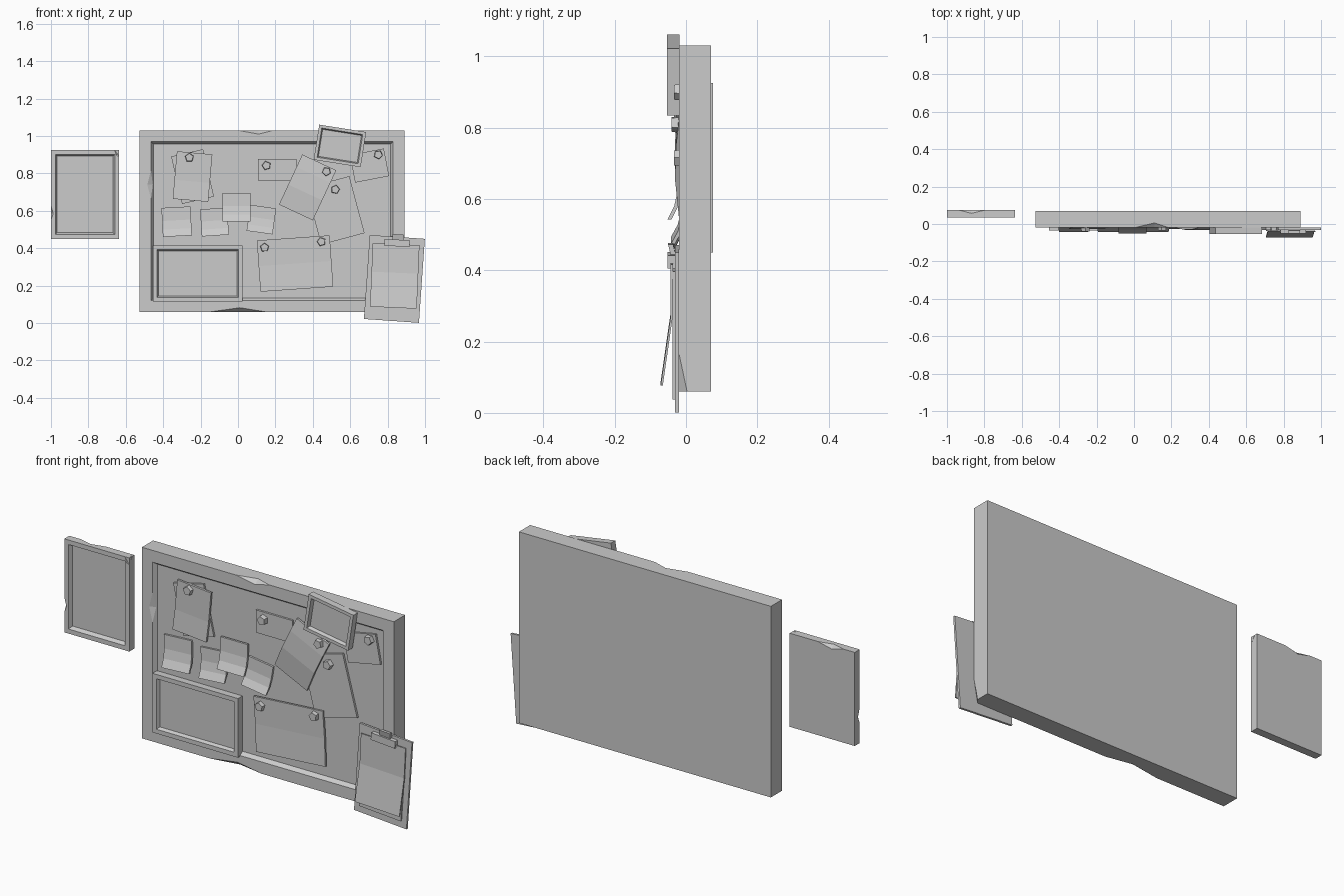
import bpy, bmesh, math
from mathutils import Vector

if "Cube" in bpy.data.objects:
    bpy.data.objects.remove(bpy.data.objects["Cube"])


def finish(name, bm, cx=0, cz=0, angle=0):
    bmesh.ops.recalc_face_normals(bm, faces=bm.faces)
    mesh = bpy.data.meshes.new(name)
    bm.to_mesh(mesh)
    bm.free()
    ob = bpy.data.objects.new(name, mesh)
    bpy.context.collection.objects.link(ob)
    ob.location = (cx, 0, cz)
    ob.rotation_euler.y = -math.radians(angle)   # counter-clockwise from the front
    return ob


def block(w, h, front, back):
    bm = bmesh.new()
    bmesh.ops.create_cube(bm, size=1)
    for v in bm.verts:
        v.co = (v.co.x * w, front if v.co.y < 0 else back, v.co.z * h)
    return bm


def framed(name, cx, cz, w, h, front, back, border, bevel, recess, angle=0):
    """Panel with a raised border and a sloped inner lip."""
    bm = block(w, h, front, back)
    bm.normal_update()
    face = min(bm.faces, key=lambda f: f.calc_center_median().y)
    for t in (border, bevel):
        bmesh.ops.inset_region(bm, faces=[face], thickness=t, use_even_offset=True)
    for v in face.verts:
        v.co.y = front + recess
    return finish(name, bm, cx, cz, angle)


def sheet(name, cx, cz, w, h, angle, profile, thick=0.011):
    """Sheet of paper; profile = (height fraction from the top, front y)."""
    bm = bmesh.new()
    ring = [(t, y) for t, y in profile] + [(t, y + thick) for t, y in reversed(profile)]
    sides = [[bm.verts.new((s * w / 2, y, h * (0.5 - t))) for t, y in ring] for s in (-1, 1)]
    n, m = len(ring), len(profile)
    for i in range(n):
        j = (i + 1) % n
        bm.faces.new((sides[0][i], sides[0][j], sides[1][j], sides[1][i]))
    for s in sides:
        for i in range(m - 1):
            bm.faces.new((s[i], s[i + 1], s[n - 2 - i], s[n - 1 - i]))
    return finish(name, bm, cx, cz, angle)


def chip(ob, a, b, f, t):
    """Knock a dent out of edge a-b, reaching f on one face and t on the other."""
    a, b, f, t = map(Vector, (a, b, f, t))
    out = ((a + b) / 2 - (f + t) / 2).normalized() * 0.0005
    f2, t2 = f + (f - t) * 0.3, t + (t - f) * 0.3
    bm = bmesh.new()
    for p in (a + out, b + out, f2, t2):
        bm.verts.new(p)
    bmesh.ops.convex_hull(bm, input=bm.verts)
    cutter = finish("chip_cutter", bm)
    cutter.hide_render = True
    mod = ob.modifiers.new("chip", 'BOOLEAN')
    mod.operation, mod.solver, mod.object = 'DIFFERENCE', 'EXACT', cutter
    bpy.context.view_layer.objects.active = ob
    bpy.ops.object.modifier_apply(modifier=mod.name)
    bpy.data.objects.remove(cutter)


# Main pin board with worn edges
board = framed("pin_board", 0.182, 0.545, 1.415, 0.97, -0.02, 0.07, 0.06, 0.014, 0.02)
chip(board, (0, -.02, 1.03), (.19, -.02, 1.03), (.11, -.02, 1.01), (.11, .006, 1.03))
chip(board, (-.15, -.02, .06), (.15, -.02, .06), (.01, -.02, .082), (.01, .006, .06))
chip(board, (-.4655, -.02, .66), (-.4655, -.02, .82), (-.485, -.02, .74), (-.456, -.006, .74))
chip(board, (.8895, -.02, .17), (.8895, -.02, -.02), (.87, -.02, .06), (.8895, .003, .06))

# Small separate board on the left
side = framed("side_board", -0.8175, 0.6875, 0.365, 0.475, 0.035, 0.075, 0.023, 0.01, 0.02)
chip(side, (-.94, .075, .925), (-.79, .075, .925), (-.87, .075, .908), (-.87, .057, .925))
chip(side, (-1, .035, .55), (-1, .035, .63), (-.988, .035, .585), (-1, .05, .585))
chip(side, (-.66, .035, .925), (-.635, .035, .89), (-.65, .0345, .895), (-.635, .06, .925))

# Picture frames mounted on the board
framed("lower_picture_frame", -0.215, 0.265, 0.48, 0.3, -0.036, 0.002, 0.022, 0.008, 0.016)
framed("upper_picture_frame", 0.545, 0.947, 0.254, 0.19, -0.053, -0.018, 0.016, 0.006, 0.018, -9)

# Pinned papers
flat = lambda y: [(0, y), (1, y)]
sheet("back_note", -0.243, 0.783, 0.175, 0.26, 13, flat(-0.010))
sheet("front_note", -0.243, 0.783, 0.19, 0.255, -5, [(0, -.021), (.6, -.021), (1, -.028)])
sheet("card", 0.21, 0.82, 0.205, 0.115, 0, flat(-0.010))
sheet("right_note", 0.703, 0.842, 0.185, 0.15, 11, flat(-0.012))
sheet("tall_note", 0.52, 0.602, 0.24, 0.315, 15, flat(-0.011))
sheet("tilted_note", 0.372, 0.725, 0.2, 0.295, -25,
      [(0, -.020), (.25, -.028), (.6, -.031), (1, -.020)])
sheet("wide_note", 0.305, 0.318, 0.39, 0.275, 4, [(0, -.020), (.5, -.020), (1, -.027)])

# Sticky notes with curled lower edges
for i, (x, z, size, a, y) in enumerate([(-0.328, 0.542, 0.155, 3, -.01), (-0.126, 0.54, 0.145, 4, -.01),
                                        (-0.008, 0.618, 0.152, 0, -.02), (0.125, 0.553, 0.14, -8, -.01)]):
    sheet(f"sticky_note_{i + 1}", x, z, size, size, a,
          [(0, y), (.45, y - .003), (.75, y - .013), (1, y - .032)])

# Five-sided pins
for i, (x, z, base) in enumerate([(-0.26, 0.885, -.02), (0.152, 0.842, -.01), (0.473, 0.81, -.02),
                                  (0.75, 0.9, -.011), (0.52, 0.714, -.01), (0.142, 0.404, -.019),
                                  (0.446, 0.435, -.019)]):
    bm = bmesh.new()
    ring = [bm.verts.new((0.025 * math.sin(k * math.tau / 5 + i), base, 0.025 * math.cos(k * math.tau / 5 + i)))
            for k in range(5)]
    face = bm.faces.new(ring)
    new = bmesh.ops.extrude_face_region(bm, geom=[face], use_keep_orig=True)
    for v in new["geom"]:
        if isinstance(v, bmesh.types.BMVert):
            v.co = (v.co.x * 0.88, min(base - 0.02, -0.034), v.co.z * 0.88)
    finish(f"pin_{i + 1}", bm, x, z)

# Clipboard with two sheets and a clip
finish("clipboard", block(0.295, 0.45, -0.031, -0.02), 0.836, 0.236, -4)
sheet("clipboard_back_sheet", 0.836, 0.225, 0.235, 0.36, -4, flat(-0.038), 0.007)
sheet("clipboard_front_sheet", 0.838, 0.252, 0.25, 0.34, -2.5,
      [(0, -.043), (.45, -.044), (1, -.071)], 0.006)
finish("clip_bar", block(0.135, 0.036, -0.052, -0.03), 0.85, 0.428, -4)
sheet("clip_lever", 0.856, 0.457, 0.06, 0.034, -4, [(0, -.05), (1, -.042)], 0.014)
